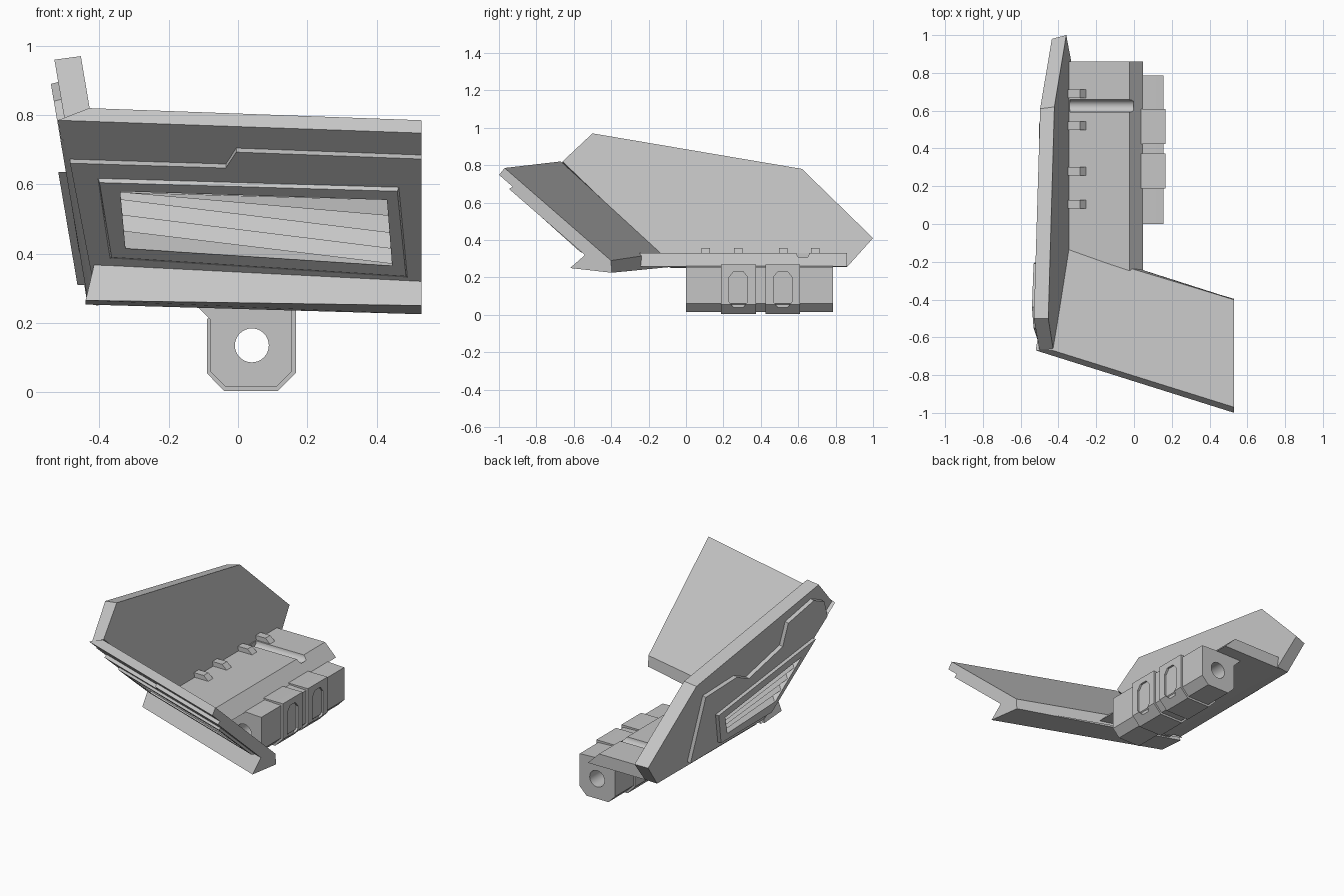
import bpy, bmesh, math
from mathutils import Vector

cube = bpy.data.objects.get("Cube")
if cube:
    bpy.data.objects.remove(cube, do_unlink=True)

grey = bpy.data.materials.new("plain_grey")
grey.use_nodes = True
colour = (0.56, 0.56, 0.56, 1)
grey.diffuse_color = colour
grey.node_tree.nodes["Principled BSDF"].inputs["Base Color"].default_value = colour


def loft(name, ring_a, ring_b):
    """Solid between two rings of matching points."""
    bm = bmesh.new()
    a = [bm.verts.new(p) for p in ring_a]
    b = [bm.verts.new(p) for p in ring_b]
    bm.faces.new(a)
    bm.faces.new(b[::-1])
    for i in range(len(a)):
        j = (i + 1) % len(a)
        bm.faces.new((a[i], b[i], b[j], a[j]))
    bmesh.ops.recalc_face_normals(bm, faces=bm.faces)
    mesh = bpy.data.meshes.new(name)
    bm.to_mesh(mesh)
    bm.free()
    mesh.materials.append(grey)
    ob = bpy.data.objects.new(name, mesh)
    bpy.context.collection.objects.link(ob)
    return ob


def cut(targets, cutter):
    """Subtract the cutter from every target, then discard it."""
    cutter.hide_render = True
    for ob in targets:
        mod = ob.modifiers.new("cut", 'BOOLEAN')
        mod.operation = 'DIFFERENCE'
        mod.solver = 'EXACT'
        mod.object = cutter
        bpy.context.view_layer.objects.active = ob
        bpy.ops.object.modifier_apply(modifier=mod.name)
    bpy.data.objects.remove(cutter, do_unlink=True)


# The two armour planes: (u, v) on the inner plane, d outward
def front(x, z, d):
    return Vector((x, -0.97 - 1.15 * (z - 0.785) - 0.355 * (x - 0.53) - d, z))


def side(y, z, d):
    return Vector((-0.345 - 0.17 * (z - 0.33) - d, y, z))


def slab(name, plane, poly, d0, d1, outer=None):
    return loft(name, [plane(u, v, d0) for u, v in poly],
                [plane(u, v, d1) for u, v in (outer or poly)])


def lowered(poly, dv):
    return [(u, v - dv) for u, v in poly]


def louvres(name, plane, window, left, right, d0, d1):
    """Overlapping slats filling a four-cornered window."""
    tl, tr, br, bl = [Vector(p) for p in window]
    for i in range(len(left) - 1):
        corners = [tl.lerp(bl, left[i]), tr.lerp(br, right[i]),
                   tr.lerp(br, right[i + 1]), tl.lerp(bl, left[i + 1])]
        back = [plane(p.x, p.y, 0.025) for p in corners]
        face = [plane(p.x, p.y, d) for p, d in zip(corners, (d0, d0, d1, d1))]
        loft(f"{name}_{i + 1}", back, face)


# Front armour
front_parts = [
    slab("front_plate", front,
         [(-0.43, 0.82), (0.53, 0.785), (0.53, 0.29), (-0.35, 0.33)], 0, 0.072,
         [(-0.52, 0.785), (0.53, 0.748), (0.53, 0.225), (-0.435, 0.255)])]
step = [(-0.485, 0.677), (-0.035, 0.663), (-0.005, 0.709), (0.53, 0.689),
        (0.53, 0.3), (-0.42, 0.34)]
front_parts.append(slab("front_raised_panel", front, step, 0.06, 0.105, lowered(step, 0.016)))
frame = [(-0.405, 0.62), (0.465, 0.594), (0.49, 0.33), (-0.37, 0.385)]
front_parts.append(slab("front_vent_frame", front, frame, 0.1, 0.128,
                        [(-0.4, 0.605), (0.46, 0.58), (0.485, 0.335), (-0.365, 0.39)]))
window = [(-0.34, 0.58), (0.43, 0.555), (0.445, 0.365), (-0.325, 0.415)]
cut(front_parts, slab("front_window_cutter", front, window, 0.03, 0.3))
louvres("front_louvre", front, window, [0, 0.02, 0.15, 0.42, 0.7, 1],
        [0, 0.24, 0.5, 0.74, 0.97, 1], 0.045, 0.122)

# Lip along the bottom of the front armour
loft("front_lip",
     [front(-0.415, 0.37, 0.1), front(-0.44, 0.265, 0.25),
      front(-0.44, 0.253, 0.1), front(-0.42, 0.3, 0.05)],
     [front(0.53, 0.322, 0.1), front(0.53, 0.25, 0.265),
      front(0.53, 0.225, 0.07), front(0.53, 0.28, 0.05)])

# Side armour
side_parts = [
    slab("side_plate", side,
         [(-0.5, 0.97), (0.62, 0.78), (1, 0.41), (0.865, 0.26), (-0.1, 0.26),
          (-0.15, 0.33), (-0.66, 0.82)], 0, 0.078,
         [(-0.5, 0.96), (0.61, 0.765), (0.98, 0.4), (0.86, 0.255), (-0.08, 0.25),
          (-0.15, 0.315), (-0.67, 0.785)])]
step = [(0.53, 0.68), (0.24, 0.69), (0.11, 0.63), (-0.19, 0.71), (-0.21, 0.85),
        (-0.44, 0.9), (-0.55, 0.85), (-0.61, 0.735), (-0.12, 0.285), (0.58, 0.285)]
side_parts.append(slab("side_raised_panel", side, step, 0.06, 0.1, lowered(step, 0.01)))
frame = [(0.4, 0.51), (-0.49, 0.635), (-0.15, 0.31), (0.33, 0.31)]
side_parts.append(slab("side_vent_frame", side, frame, 0.09, 0.122))
window = [(0.33, 0.47), (-0.37, 0.57), (-0.17, 0.37), (0.28, 0.35)]
cut(side_parts, slab("side_window_cutter", side, window, 0.03, 0.3))
thirds = [0, 0.25, 0.5, 0.75, 1]
louvres("side_louvre", side, window, thirds, thirds, 0.045, 0.115)

# Floor plate with a sloped inner edge and a round channel
profile = [(-0.37, 0.33), (-0.025, 0.33), (0.048, 0.257), (-0.37, 0.257)]
floor_plate = loft("floor_plate",
                   [(x, -0.14 - 0.33 * (x + 0.35) + (0.02 if x > 0 else 0), z) for x, z in profile],
                   [(x, 0.86, z) for x, z in profile])


def circle_ring(centre_u, centre_v, radius, make, count=32):
    return [make(centre_u + radius * math.cos(2 * math.pi * i / count),
                 centre_v + radius * math.sin(2 * math.pi * i / count)) for i in range(count)]


cut([floor_plate], loft("channel_cutter",
                        circle_ring(0.625, 0.33, 0.033, lambda y, z: (-0.34, y, z)),
                        circle_ring(0.625, 0.33, 0.033, lambda y, z: (-0.002, y, z))))

# Small stops on the floor plate
for i, y in enumerate((0.105, 0.28, 0.52, 0.69)):
    wedge = [(-0.36, 0.32), (-0.255, 0.32), (-0.255, 0.33), (-0.285, 0.357), (-0.36, 0.357)]
    loft(f"floor_stop_{i + 1}", [(x, y - 0.023, z) for x, z in wedge],
         [(x, y + 0.023, z) for x, z in wedge])


# Hinge block, its two bands and the pin hole
def bar(name, profile, y0, y1):
    return loft(name, [(x, y0, z) for x, z in profile], [(x, y1, z) for x, z in profile])


core = [(-0.13, 0.26), (-0.08, 0.21), (-0.08, 0.06), (-0.035, 0.015), (0.11, 0.015),
        (0.155, 0.06), (0.155, 0.255), (0.04, 0.26)]
band = [(-0.045, 0.258), (-0.09, 0.21), (-0.09, 0.055), (-0.04, 0.003), (0.115, 0.003),
        (0.167, 0.055), (0.167, 0.268), (0.035, 0.268)]
hinge = [bar("hinge_block", core, 0, 0.785)]
for i, y in enumerate((0.28, 0.517)):
    strap = bar(f"hinge_band_{i + 1}", band, y - 0.093, y + 0.093)
    hinge.append(strap)
    slot = [(y + sy * dy, 0.135 + sz * dz) for sy, sz, order in
            ((1, 1, 1), (-1, 1, -1), (-1, -1, 1), (1, -1, -1))
            for dy, dz in ((0.05, 0.065), (0.025, 0.097))[::order]]
    cut([strap], loft("slot_cutter", [(0.15, a, b) for a, b in slot],
                      [(0.2, a, b) for a, b in slot]))
cut(hinge, loft("pin_cutter", circle_ring(0.04, 0.135, 0.049, lambda x, z: (x, -0.1, z)),
                circle_ring(0.04, 0.135, 0.049, lambda x, z: (x, 0.9, z))))

# Smooth only the round surfaces
for ob in hinge + [floor_plate]:
    bpy.ops.object.select_all(action='DESELECT')
    ob.select_set(True)
    bpy.context.view_layer.objects.active = ob
    bpy.ops.object.shade_smooth_by_angle(angle=math.radians(25))
